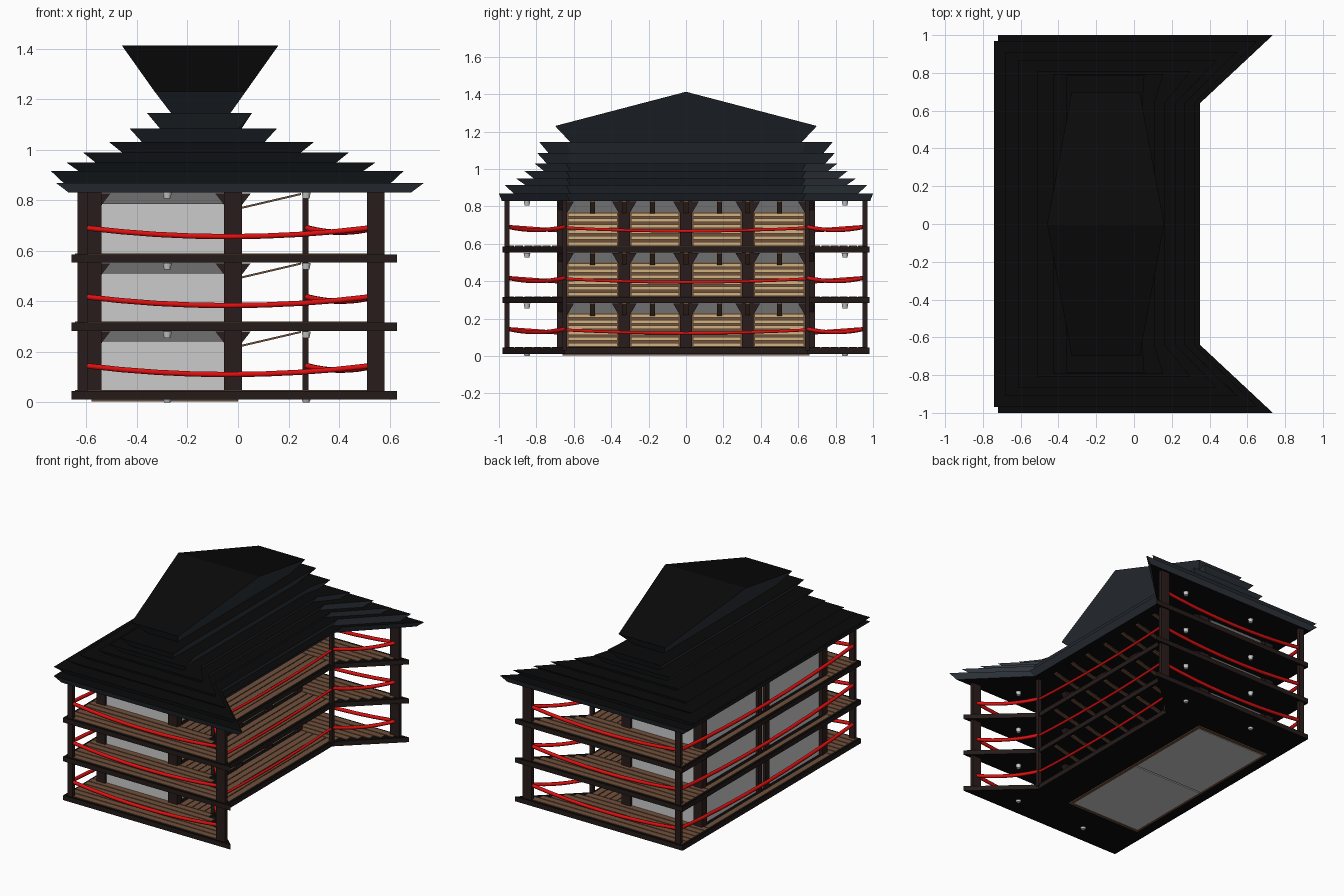
import bpy, bmesh
from mathutils import Vector

if "Cube" in bpy.data.objects:
    bpy.data.objects.remove(bpy.data.objects["Cube"])

def mat(name, r, g, b):
    m = bpy.data.materials.new(name)
    m.diffuse_color = (r, g, b, 1)
    m.use_nodes = True
    m.node_tree.nodes["Principled BSDF"].inputs["Base Color"].default_value = m.diffuse_color
    return m

BLACK = mat("tile_black", .003, .003, .003)
SLATE = mat("roof_slate", .026, .033, .043)
DARK = mat("dark_timber", .018, .011, .010)
POST = mat("post_timber", .022, .012, .011)
PLANK = mat("plank_wood", .16, .08, .043)
TAN = mat("slat_wood", .65, .45, .22)
RED = mat("rope_red", .75, .005, .005)
SHADE = mat("transom_grey", .16, .16, .16)

def finish(name, bm, mats):
    bmesh.ops.recalc_face_normals(bm, faces=bm.faces)
    me = bpy.data.meshes.new(name)
    bm.to_mesh(me)
    bm.free()
    for m in mats:
        me.materials.append(m)
    ob = bpy.data.objects.new(name, me)
    bpy.context.collection.objects.link(ob)
    return ob

def boxes(name, items, m=None):
    """One object from many boxes (x0, x1, y0, y1, z0, z1)."""
    bm = bmesh.new()
    for x0, x1, y0, y1, z0, z1 in items:
        vs = bmesh.ops.create_cube(bm, size=1)["verts"]
        for v in vs:
            v.co = Vector(((x0 + x1) / 2 + v.co.x * (x1 - x0),
                           (y0 + y1) / 2 + v.co.y * (y1 - y0),
                           (z0 + z1) / 2 + v.co.z * (z1 - z0)))
    return finish(name, bm, [m] if m else [])

def loft(name, low, z0, high, z1, side, cap):
    """Solid between two outlines with the same number of points."""
    bm = bmesh.new()
    a = [bm.verts.new((x, y, z0)) for x, y in low]
    b = [bm.verts.new((x, y, z1)) for x, y in high]
    n = len(a)
    for i in range(n):
        bm.faces.new((a[i], a[(i + 1) % n], b[(i + 1) % n], b[i]))
    for ring in (a, b):
        bm.faces.new(ring).material_index = 1
    return finish(name, bm, [side, cap])

def prism(bm, pts, axis, c0, c1):
    """Extrude a (u, z) profile along y or x."""
    put = (lambda u, z, c: (u, c, z)) if axis == "y" else (lambda u, z, c: (c, u, z))
    a = [bm.verts.new(put(u, z, c0)) for u, z in pts]
    b = [bm.verts.new(put(u, z, c1)) for u, z in pts]
    n = len(pts)
    bm.faces.new(a)
    bm.faces.new(b)
    for i in range(n):
        bm.faces.new((a[i], a[(i + 1) % n], b[(i + 1) % n], b[i]))

def plan(xl, xr, y, xn, yn):
    """Footprint with a notch on the right side."""
    return [(xl, -y), (xr, -y), (xn, -yn), (xn, yn), (xr, y), (xl, y)]

def rope(name, p, q, sag, r=.012):
    cu = bpy.data.curves.new(name, "CURVE")
    cu.dimensions = "3D"
    cu.bevel_depth, cu.bevel_resolution, cu.use_fill_caps = r, 1, True
    s = cu.splines.new("POLY")
    s.points.add(8)
    for i in range(9):
        t = i / 8
        c = Vector(p).lerp(Vector(q), t)
        s.points[i].co = (c.x, c.y, c.z - sag * 4 * t * (1 - t), 1)
    cu.materials.append(RED)
    bpy.context.collection.objects.link(bpy.data.objects.new(name, cu))

# stepped roof tiers: z0, z1, left, right, half depth, notch x (at the top edge)
tiers = [(.83, .868, -.72, .735, 1.0, .35), (.868, .915, -.74, .655, .97, .32),
         (.915, .95, -.68, .545, .91, .27), (.95, .99, -.615, .44, .865, .22),
         (.99, 1.03, -.51, .30, .81, .165), (1.03, 1.085, -.43, .155, .795, .11),
         (1.085, 1.145, -.36, .055, .785, .045)]
for i, (z0, z1, l, r, y, n) in enumerate(tiers):
    d = .05
    low = plan(l + d, r - d, y - (.015 if i == 0 else d), n - .03, .62)
    loft("roof_tier", low, z0, plan(l, r, y, n, .64), z1, SLATE, BLACK)

# flared roof cap with a cross ridge
bm = bmesh.new()
a = [bm.verts.new((x, y, 1.145)) for x, y in
     [(-.265, -.62), (-.03, -.62), (-.03, 0), (-.03, .62), (-.265, .62), (-.265, 0)]]
b = [bm.verts.new(c) for c in
     [(-.33, -.7, 1.23), (.03, -.7, 1.23), (.16, 0, 1.413),
      (.03, .7, 1.23), (-.33, .7, 1.23), (-.46, 0, 1.413)]]
for i in range(6):
    j = (i + 1) % 6
    bm.faces.new((a[i], a[j], b[j], b[i]))
bm.faces.new(a)
for q in ((0, 1, 2, 5), (5, 2, 3, 4)):
    bm.faces.new([b[k] for k in q]).material_index = 1
finish("roof_cap", bm, [SLATE, BLACK])

# grey panel and frame under the building
boxes("base_panel", [(-.56, -.02, s - .315, s + .315, .004, .012) for s in (-.32, .32)])
boxes("base_frame", [(-.58, -.56, -.66, .66, .004, .012), (-.02, 0, -.66, .66, .004, .012),
                     (-.58, 0, -.66, -.64, .004, .012), (-.58, 0, .64, .66, .004, .012)], PLANK)

# posts running the whole height
outer = [(.51, .58, .945, .97), (-.635, -.595, .945, .97), (.255, .28, .635, .66)]
core = [(-.605, -.54, .635, .69), (-.055, .015, .635, .69),
        (-.04, .012, .3, .36), (-.6, -.55, .02, .06)]
cols = []
for x0, x1, y0, y1 in outer + core:
    cols += [(x0, x1, y0, y1, .03, .84), (x0, x1, -y1, -y0, .03, .84)]
cols.append((-.04, .012, -.033, .033, .03, .84))
boxes("posts", cols, POST)

# core walls
walls = [(-.54, -.055, s * .665 - .008, s * .665 + .008, .03, .84) for s in (-1, 1)]
walls.append((-.58, -.565, -.64, .64, .03, .84))
boxes("core_walls", walls)
bays = [(-.635, -.36), (-.3, -.033), (.033, .3), (.36, .635)]

for f in range(3):
    z = .012 + f * .2705
    zt, zc = z + .033, .28 + f * .2705 + (.005 if f == 2 else 0)
    # floor slab
    out = plan(-.66, .63, .98, .27, .65)
    loft("floor_slab", out, z, out, zt, DARK, BLACK)
    # floor planks around the core
    pl = []
    for j in range(6):
        y0 = .675 + j * .049
        xm = .25 + .36 * (y0 - .65) / .33
        for s in (-1, 1):
            ya, yb = sorted((s * y0, s * (y0 + .042)))
            pl.append((-.645, xm, ya, yb, zt - .01, zt + .004))
    for j in range(5):
        x0 = .02 + j * .048
        pl.append((x0, x0 + .042, -.67, .67, zt - .01, zt + .004))
    pl.append((-.645, -.61, -.67, .67, zt - .01, zt + .004))
    boxes("floor_planks", pl, PLANK)

    # shutters on the right side: dark backing with light slats
    back, slats, trans = [], [], []
    for y0, y1 in bays:
        back.append((-.04, -.022, y0, y1, zt, zt + .185))
        trans.append((-.035, -.022, y0, y1, zt + .185, zc + .01))
        for k in range(6):
            zs = zt + .006 + k * .031
            slats.append((-.025, -.006, y0 + .005, y1 - .005, zs, zs + .019))
    boxes("shutter_backing", back, PLANK)
    boxes("shutter_slats", slats, TAN)
    # dark transoms above walls
    for s in (-1, 1):
        trans.append((-.54, -.055, s * .676 - .004, s * .676 + .004, zc - .04, zc + .005))
    boxes("transoms", trans, SHADE)

    # flared brackets at the post heads
    bm = bmesh.new()
    for s in (-1, 1):
        c = s * .66
        for e, d in ((-.54, 1), (-.055, -1), (.015, 1)):
            prism(bm, [(e, zc - .045), (e + d * .035, zc), (e, zc)], "y", c - .022, c + .022)
        for yb in (.36, .3, .033, .635):
            d = 1 if yb in (.36, .033) else -1
            prism(bm, [(s * yb, zc - .06), (s * (yb + d * .035), zc), (s * yb, zc)],
                  "x", -.03, .012)
    finish("post_brackets", bm, [POST])

    # sloping rafters under the veranda ceiling
    bm = bmesh.new()
    prof = [(-.02, zc - .068), (.25, zc - .005), (.25, zc + .003), (-.02, zc - .060)]
    for c in (-.5, -.33, -.18, 0, .18, .33, .5):
        prism(bm, prof, "y", c - .013, c + .013)
    finish("rafters", bm, [PLANK])

    # sagging rope rails
    zr = .145 + f * .273
    rope("rope_left", (-.62, -.955, zr), (-.62, .955, zr), .04)
    rope("rope_right", (.27, -.65, zr - .005), (.27, .65, zr - .005), .018, .009)
    for s in (-1, 1):
        rope("rope_end", (-.605, s * .955, zr), (.525, s * .955, zr), .035)
        rope("rope_notch", (.54, s * .95, zr), (.27, s * .65, zr), .018)

# ceiling lamps under every level
bm = bmesh.new()
for zl in (.012, .281, .552, .832):
    for x in (-.28, .27):
        for y in (-.85, .85):
            h = .012 if zl < .1 else .026
            r = bmesh.ops.create_cone(bm, segments=12, radius1=.013, radius2=.018,
                                      depth=h, cap_ends=True)
            bmesh.ops.translate(bm, verts=r["verts"], vec=(x, y, zl - h / 2))
finish("ceiling_lamps", bm, [])
